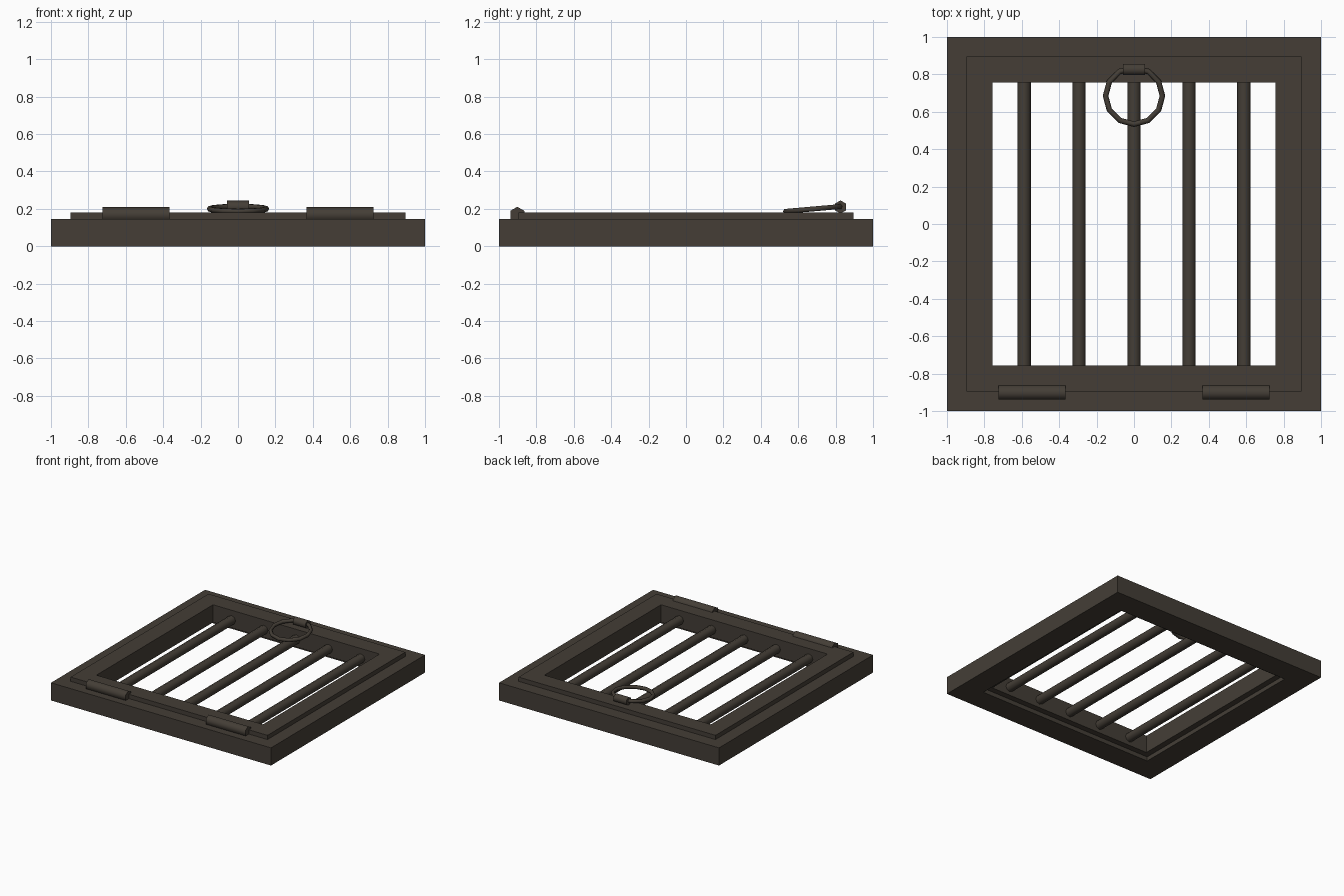
import bpy, bmesh, math
from mathutils import Matrix, Vector

if "Cube" in bpy.data.objects:
    bpy.data.objects.remove(bpy.data.objects["Cube"])

iron = bpy.data.materials.new("dark iron")
iron.diffuse_color = (0.058, 0.048, 0.037, 1)
iron.use_nodes = True
iron.node_tree.nodes["Principled BSDF"].inputs["Base Color"].default_value = iron.diffuse_color


def finish(bm, name, smooth=False):
    bmesh.ops.recalc_face_normals(bm, faces=bm.faces)
    for f in bm.faces:
        f.smooth = smooth and len(f.verts) == 4
    # keep the end rims of rods sharp
    if smooth:
        for e in bm.edges:
            if any(len(f.verts) != 4 for f in e.link_faces):
                e.smooth = False
    me = bpy.data.meshes.new(name)
    bm.to_mesh(me)
    bm.free()
    me.materials.append(iron)
    ob = bpy.data.objects.new(name, me)
    bpy.context.collection.objects.link(ob)
    return ob


def square_frame(name, outer, inner, z0, z1):
    bm = bmesh.new()
    rings = []
    for half, z in ((outer, z0), (outer, z1), (inner, z1), (inner, z0)):
        rings.append([bm.verts.new((sx * half, sy * half, z))
                      for sx, sy in ((-1, -1), (1, -1), (1, 1), (-1, 1))])
    for k in range(4):
        a, b = rings[k], rings[(k + 1) % 4]
        for i in range(4):
            j = (i + 1) % 4
            bm.faces.new((a[i], a[j], b[j], b[i]))
    return finish(bm, name)


def rod(name, centre, axis, length, radius, sides, spin=0.0):
    bm = bmesh.new()
    bmesh.ops.create_cone(bm, cap_ends=True, segments=sides, radius1=radius,
                          radius2=radius, depth=length)
    turn = Vector((0, 0, 1)).rotation_difference(Vector(axis)).to_matrix().to_4x4()
    bmesh.ops.transform(bm, verts=bm.verts, matrix=Matrix.Translation(centre)
                        @ turn @ Matrix.Rotation(spin, 4, 'Z'))
    return finish(bm, name, True)


# fixed frame and the hatch resting in it
square_frame("outer_frame", 1.0, 0.805, 0.0, 0.145)
square_frame("hatch_frame", 0.895, 0.757, 0.035, 0.18)

# grate bars
for i in range(5):
    rod(f"bar_{i + 1}", ((i - 2) * 0.294, 0, 0.1), (0, 1, 0), 1.56, 0.036, 8)

# hinge barrels along the front edge
for side, x in (("left", -0.545), ("right", 0.545)):
    rod(f"hinge_{side}", (x, -0.902, 0.168), (1, 0, 0), 0.36, 0.043, 6, math.pi / 2)

# staple holding the ring
rod("ring_staple", (0, 0.826, 0.21), (1, 0, 0), 0.115, 0.035, 6, math.pi / 2)

# pull ring, leaning on the staple
bm = bmesh.new()
tilt = Matrix.Translation((0, 0.685, 0.2)) @ Matrix.Rotation(math.radians(5), 4, 'X')
N, M, R, r = 12, 6, 0.152, 0.015
v = [[bm.verts.new(tilt @ Vector((
        (R + r * math.cos(b * math.tau / M)) * math.cos(a * math.tau / N),
        (R + r * math.cos(b * math.tau / M)) * math.sin(a * math.tau / N),
        r * math.sin(b * math.tau / M)))) for b in range(M)] for a in range(N)]
for a in range(N):
    for b in range(M):
        c, d = (a + 1) % N, (b + 1) % M
        bm.faces.new((v[a][b], v[c][b], v[c][d], v[a][d]))
finish(bm, "pull_ring", True)
